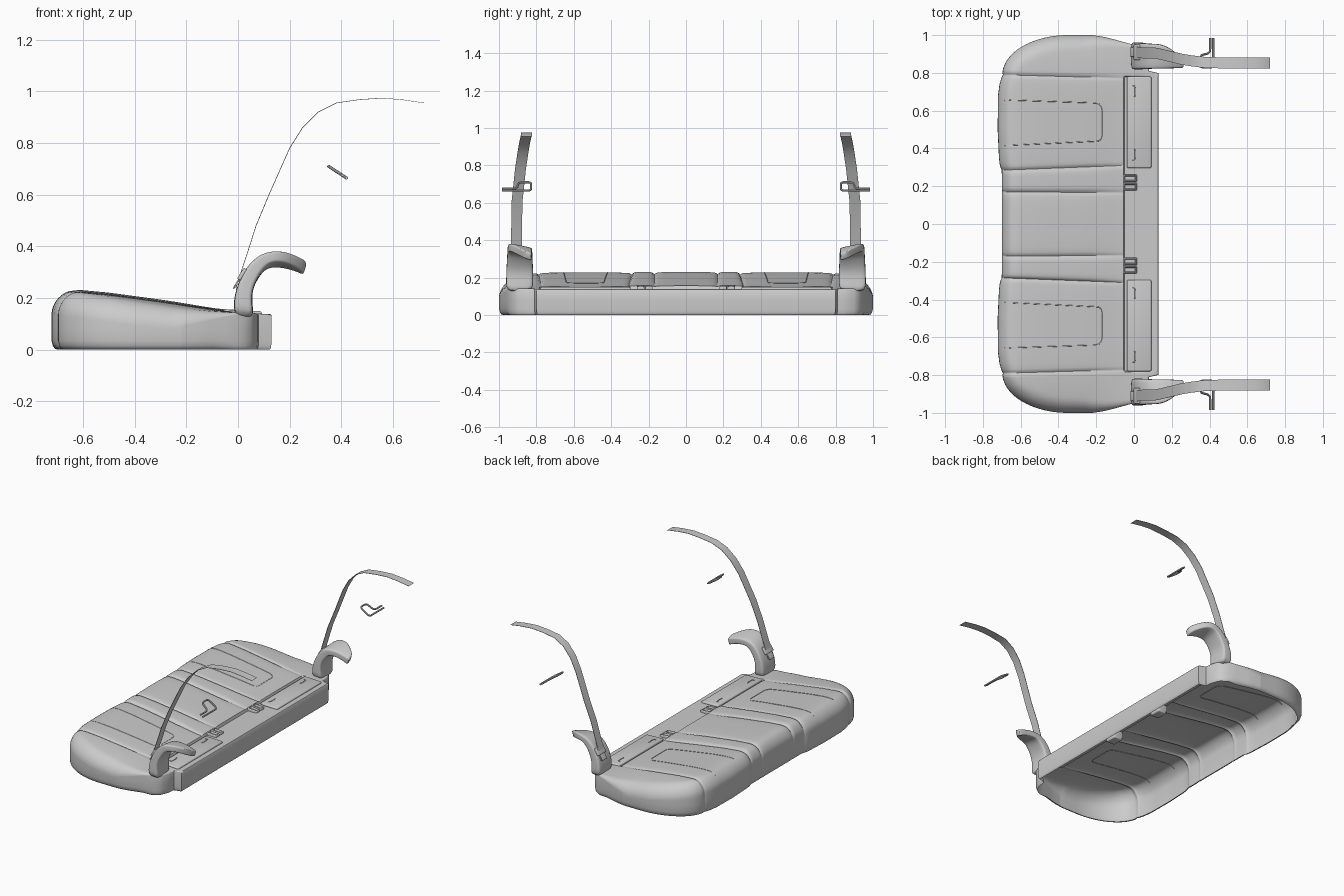
import bpy, bmesh, math
from mathutils import Vector, Matrix
from mathutils.bvhtree import BVHTree
from mathutils.geometry import intersect_point_line

if "Cube" in bpy.data.objects:
    bpy.data.objects.remove(bpy.data.objects["Cube"])


def lerp(table, v):
    """Piecewise-linear lookup in a small table of (key, value)."""
    if v <= table[0][0]:
        return table[0][1]
    for (a, p), (b, q) in zip(table, table[1:]):
        if v <= b:
            return p + (q - p) * (v - a) / (b - a)
    return table[-1][1]


def finish(name, bm, angle=40, merge=False, subsurf=0):
    """Turn a bmesh into an object, mirrored to the other side of the bench."""
    bmesh.ops.recalc_face_normals(bm, faces=bm.faces)
    me = bpy.data.meshes.new(name)
    bm.to_mesh(me)
    ob = bpy.data.objects.new(name, me)
    bpy.context.collection.objects.link(ob)
    bpy.ops.object.select_all(action='DESELECT')
    ob.select_set(True)
    bpy.context.view_layer.objects.active = ob
    bpy.ops.object.shade_smooth_by_angle(angle=math.radians(angle))
    if subsurf:
        m = ob.modifiers.new("smooth", 'SUBSURF')
        m.levels = m.render_levels = subsurf
    m = ob.modifiers.new("mirror", 'MIRROR')
    m.use_axis = (False, True, False)
    m.use_mirror_merge = merge
    return ob


def rings(bm, loops, closed=True):
    """Skin successive point loops, capping closed ones."""
    vs = [[bm.verts.new(p) for p in lp] for lp in loops]
    n = len(vs[0])
    for a, b in zip(vs, vs[1:]):
        for i in range(n if closed else n - 1):
            j = (i + 1) % n
            bm.faces.new((a[i], a[j], b[j], b[i]))
    if closed:
        bm.faces.new(vs[0])
        bm.faces.new(vs[-1])
    return vs


def tube(name, pts, r, sides=8):
    pts = [Vector(p) for p in pts]
    loops = []
    for i, p in enumerate(pts):
        t = (pts[min(i + 1, len(pts) - 1)] - pts[max(i - 1, 0)]).normalized()
        u = t.cross(Vector((0.5, 0.1, 0.86))).normalized()
        w = t.cross(u)
        loops.append([p + r * (math.cos(k) * u + math.sin(k) * w)
                      for k in (2 * math.pi * s / sides for s in range(sides))])
    bm = bmesh.new()
    rings(bm, loops)
    return finish(name, bm)


def box(name, loc, size, bevel, tilt=0, slot=0):
    """Bevelled block, tilted about y, optionally with a recessed top."""
    bm = bmesh.new()
    bmesh.ops.create_cube(bm, size=1)
    bmesh.ops.scale(bm, vec=size, verts=bm.verts)
    bmesh.ops.bevel(bm, geom=bm.edges[:], offset=bevel, segments=3, profile=0.5, affect='EDGES')
    if slot:
        top = max(bm.faces, key=lambda f: f.calc_center_median().z)
        bmesh.ops.inset_individual(bm, faces=[top], thickness=slot)
        bmesh.ops.translate(bm, vec=(0, 0, -0.012), verts=top.verts)
    bm.transform(Matrix.Translation(loc) @ Matrix.Rotation(tilt, 4, 'Y'))
    return finish(name, bm)


# ---- Seat cushion: open-bottomed shell, half of it mirrored ----
SEAMS = (0.17, 0.285, 0.79)
FRONT = [(0, -.70), (.27, -.70), (.33, -.714), (.5, -.722), (.68, -.72), (.74, -.712), (.79, -.697)]
BACK = [(0, .13), (.815, .13), (.825, .08), (.87, .075), (.92, .055), (.95, .01),
        (.965, -.05), (.98, -.11), (.99, -.15), (1, -.22)]
TOP = [(-.72, .203), (-.66, .22), (-.61, .223), (-.5, .213), (-.3, .186), (-.1, .156), (0, .146), (.13, .136)]
SHIFT = [(0, 0), (.17, -.004), (.285, .025), (.79, -.018), (1, 0)]


def groove(y):
    return sum(math.exp(-((y - s) / 0.008) ** 2) for s in SEAMS)


def front_x(y):
    if y > .79:
        t = min(1, (y - .79) / .21)
        x = -.697 + .345 * (1 - math.sqrt(1 - t * t))
    else:
        x = lerp(FRONT, y)
    return x + 0.003 * groove(y)


def height(x, y, strip):
    if strip and y < .8:
        return .138
    z = lerp(TOP, x) - 0.007 * groove(y) * min(1, (.06 - x) / .3)
    ends = (-.17,) + SEAMS
    for a, b in zip(ends, SEAMS):
        if a <= y <= b:
            z += 0.005 * (1 - (2 * (y - a) / (b - a) - 1) ** 4) * min(1, (.06 - x) / .3)
    if y < .285:
        z += 0.003
    if y > .79:
        z -= 0.025 * ((y - .79) / .21) ** 2 * min(1, max(0, (-x + .05) / .3))
    return z


cols = {0, .04, .08, .12, .228, .25, .205, .815, .825}
cols |= {round(.32 + .03 * i, 3) for i in range(15)}
cols |= {s + d for s in SEAMS for d in (-.02, -.010, -.005, 0, .005, .010, .02)}
cols |= {.79 + .21 * math.sin(math.pi / 2 * i / 16) for i in range(3, 17)}
cols = sorted(cols)
fr = [0, .004, .012, .025, .04, .06, .08, .1, .125] + [.15 + .05 * i for i in range(17)] + [.975, .99, 1]
grid = []
for y in cols:
    xf, xb = front_x(y), lerp(BACK, y)
    xm = min(-.055, xb - .03)
    row = [(xf + (xm - xf) * f, False) for f in fr]
    row += [(xm + .006 + (xb - xm - .006) * f, True) for f in (0, .1, .3, .6, .85, .94, .98, 1)]
    grid.append([(x, y + lerp(SHIFT, y) * min(1, max(0, (x + .7) / .65)), y, s) for x, s in row])
edge = [(g[0][0], g[0][1]) for g in grid] + [(p[0], p[1]) for p in grid[-1][1:]]
edge += [(g[-1][0], g[-1][1]) for g in reversed(grid[:-1])]
edge = [Vector((a, b, 0)) for a, b in edge]


def edge_distance(p):
    best = 9
    for a, b in zip(edge, edge[1:]):
        if (b - a).length < 1e-6:
            continue
        q, t = intersect_point_line(p, a, b)
        q = a if t < 0 else b if t > 1 else q
        best = min(best, (p - q).length)
    return best


loops = []
for g in grid:
    lp = []
    for x, y, yn, strip in g:
        r = lerp([(-.6, .07), (-.25, .055), (-.05, .014), (.0, .006)], x)
        r *= lerp([(.79, 1), (.9, 1.3)], yn)        # fuller roll on the end bolsters
        k = max(0, 1 - edge_distance(Vector((x, y, 0))) / r)
        lp.append((x, y, height(x, yn, strip) - r * (1 - math.sqrt(max(0, 1 - k * k)))))
    loops.append(lp)
bm = bmesh.new()
vs = rings(bm, loops, closed=False)
rim = [v[0] for v in vs] + vs[-1][1:] + [v[-1] for v in reversed(vs[:-1])]
# Side walls with a tucked-in lower lip
for z, k in ((.08, 1), (.035, 1), (.015, .988), (.004, .97), (0, .94)):
    new = []
    for e in edge:
        kk = k if e.x < 0 else 1 - (1 - k) * .3
        new.append(bm.verts.new((-.3 + (e.x + .3) * kk, e.y * (1 - (1 - kk) * .4), z)))
    for i in range(len(new) - 1):
        bm.faces.new((rim[i], rim[i + 1], new[i + 1], new[i]))
    rim = new
surface = BVHTree.FromBMesh(bm)
finish("seat_cushion", bm, angle=50, merge=True)

# ---- Stitched insert outlines on the outer cushions ----
path = [(-.685 + .03 * i, .657 - .001 * i) for i in range(17)]
path += [(-.185, .635), (-.172, .62), (-.168, .6), (-.168, .53), (-.168, .47), (-.172, .452), (-.185, .44)]
path += [(-.205 - .03 * i, .438 - .0014 * i) for i in range(17)]
hits = [surface.ray_cast(Vector((x, y, 1)), Vector((0, 0, -1)))[0] for x, y in path]
tube("insert_stitching", [h for h in hits if h], .0022, 6)

# ---- Rear flaps with small tabs ----
box("rear_flap", (.027, .538, .142), (.13, .484, .018), .008, math.radians(2))
for y, s in ((.70, -1), (.37, 1)):
    tube("flap_tab", [(-.008, y - .03 * s, .152), (.003, y - .03 * s, .152), (.006, y - .015 * s, .152),
                      (.006, y + .015 * s, .152), (.003, y + .028 * s, .152)], .003)

# ---- Seat belt buckles set into the bench ----
for y in (.198, .242):
    box("belt_buckle", (-.022, y, .124), (.074, .040, .062), .006, math.radians(4), .006)
box("buckle_base", (-.02, .22, .105), (.066, .084, .05), .008)

# ---- Hooked side trim: outer (x,z), inner (x,z), y range, drop towards the inner side ----
trim = [(-.016, .12, .066, .12, .818, .962, 0), (-.018, .19, .054, .18, .818, .962, 0),
        (-.004, .25, .056, .235, .818, .96, 0), (.032, .325, .082, .288, .82, .957, .008),
        (.08, .37, .109, .326, .822, .954, .015), (.13, .387, .142, .341, .822, .954, .025),
        (.19, .383, .188, .336, .824, .935, .025), (.25, .355, .238, .313, .825, .885, .018),
        (.268, .342, .254, .298, .827, .86, .014)]
loops = []
for ox, oz, ix, iz, y0, y1, drop in trim:
    lp = []
    for u, v in ((.12, 0), (.88, 0), (1, .04), (1, .96), (.88, 1), (.12, 1), (0, .96), (0, .04)):
        lp.append((ox + (ix - ox) * u, y0 + (y1 - y0) * v, oz + (iz - oz) * u - drop * (1 - v)))
    loops.append(lp)
bm = bmesh.new()
rings(bm, loops)
finish("side_trim", bm, angle=60, subsurf=2)

# ---- Shoulder belt webbing: x, z, centre y ----
belt = [(.03, .15, .91), (0, .19, .91), (-.008, .24, .91), (.012, .30, .91), (.035, .37, .907), (.07, .48, .905),
        (.12, .60, .904), (.2, .78, .885), (.25, .86, .873), (.31, .92, .863), (.38, .955, .855),
        (.47, .968, .853), (.56, .974, .853), (.64, .967, .853), (.72, .955, .853)]
w, t = .029, .001
bm = bmesh.new()
rings(bm, [[(x - t, y - w, z + t), (x - t, y + w, z + t), (x + t, y + w, z - t), (x + t, y - w, z - t)]
           for x, z, y in belt])
finish("shoulder_belt", bm)

# ---- Belt tongue near the trim ----
tilt = -math.atan2(.08, .05)
box("belt_tongue", (.016, .91, .292), (.05, .084, .016), .005, tilt)
box("tongue_plate", (-.002, .91, .262), (.06, .05, .006), .002, tilt)

# ---- Free-standing wire belt guides ----
wire = [(.404, .985), (.404, .93), (.401, .912), (.39, .902), (.37, .898), (.357, .893), (.351, .88),
        (.351, .84), (.357, .831), (.37, .828), (.405, .828), (.415, .832), (.42, .842), (.42, .985)]
tube("wire_guide", [(x, y, .709 - (x - .352) * .65) for x, y in wire], .006)
